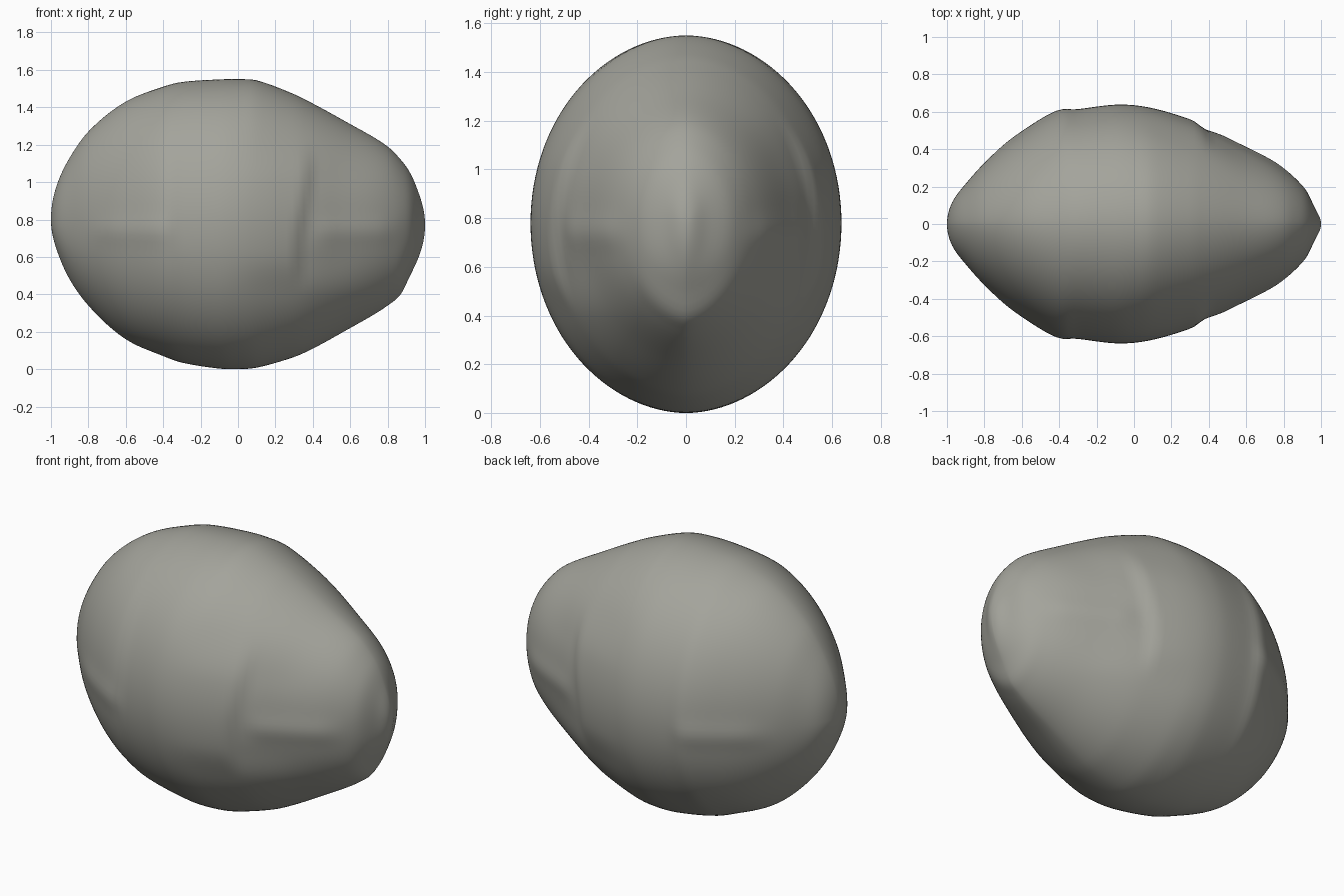
import bpy, math

if "Cube" in bpy.data.objects:
    bpy.data.objects.remove(bpy.data.objects["Cube"])

# Outline tables read along the length: x, top z, bottom z, half width
ST = [(-1, .80, .80, 0), (-.97, .98, .64, .12), (-.9, 1.13, .48, .215),
      (-.8, 1.27, .34, .325), (-.6, 1.43, .16, .485), (-.4, 1.51, .07, .602),
      (-.3, 1.535, .035, .614), (-.1, 1.549, .003, .638), (0, 1.55, 0, .632),
      (.1, 1.544, .008, .61), (.3, 1.47, .065, .548), (.4, 1.42, .11, .51),
      (.6, 1.31, .22, .41), (.8, 1.19, .34, .29), (.87, 1.12, .40, .235),
      (.92, 1.05, .50, .18), (.97, .93, .61, .08), (1, .77, .77, 0)]
U = [math.acos(-s[0]) for s in ST]


def slope(i, c):
    a, b = max(i - 1, 0), min(i + 1, len(ST) - 1)
    return (ST[b][c] - ST[a][c]) / (U[b] - U[a])


def sample(u, c):
    # smooth Hermite interpolation of one outline column
    i = 0
    while i < len(U) - 2 and u > U[i + 1]:
        i += 1
    h = U[i + 1] - U[i]
    t = (u - U[i]) / h
    return ((2*t**3 - 3*t*t + 1) * ST[i][c] + (t**3 - 2*t*t + t) * h * slope(i, c)
            + (3*t*t - 2*t**3) * ST[i + 1][c] + (t**3 - t*t) * h * slope(i + 1, c))


def step(a, b, v):
    t = min(1, max(0, (v - a) / (b - a)))
    return t * t * (3 - 2 * t)


def relief(x, z):
    # shallow cheek plate edge, hollow behind it, and soft side ledge
    band = step(.4, .6, z) * (1 - step(1.0, 1.25, z))
    edge = .31 + .06 * step(.6, 1.1, z)
    r = .012 * band * step(-.1, .2, x) * (1 - step(edge - .03, edge + .04, x))
    r -= .012 * band * step(edge - .02, edge + .06, x) * (1 - step(.5, .8, x))
    ledge = math.exp(-((z - .74) / .07) ** 2)
    r += .012 * ledge * (step(.36, .5, x) * (1 - step(.75, .92, x))
                         + step(-.85, -.65, x) * (1 - step(-.45, -.3, x)))
    return r


# Lofted pebble body
N, M = 96, 128
verts, faces = [(-1, 0, .80)], []
for i in range(1, N):
    u = math.pi * i / N
    x = -math.cos(u)
    top, bot, w = (sample(u, c) for c in (1, 2, 3))
    mid = .78 + .02 * (x < -2)
    mid = min(max(mid, bot + .3 * (top - bot)), top - .3 * (top - bot))
    end = abs(x) ** 1.5
    for j in range(M):
        a = 2 * math.pi * j / M
        s, c = math.sin(a), math.cos(a)
        p = 1 + (.12 * end + .03 if s > 0 else .22 * end + .04) * s * s
        z = mid + s * (top - mid if s > 0 else mid - bot)
        y = w * abs(c) ** p
        y += relief(x, z) * min(1, abs(c) * 2)
        verts.append((x, math.copysign(max(y, 0), c), z))
verts.append((1, 0, .77))
for j in range(M):
    k = (j + 1) % M
    faces.append((0, 1 + j, 1 + k))
    for i in range(N - 2):
        b = 1 + i * M
        faces.append((b + j, b + M + j, b + M + k, b + k))
    b = 1 + (N - 2) * M
    faces.append((b + j, len(verts) - 1, b + k))

me = bpy.data.meshes.new("pebble_body")
me.from_pydata(verts, [], faces)
me.update()
ob = bpy.data.objects.new("pebble_body", me)
bpy.context.collection.objects.link(ob)

mat = bpy.data.materials.new("warm grey")
mat.diffuse_color = (.37, .37, .33, 1)
mat.use_nodes = True
mat.node_tree.nodes["Principled BSDF"].inputs["Base Color"].default_value = mat.diffuse_color
me.materials.append(mat)

# Consistent outward normals and smooth shading
bpy.context.view_layer.objects.active = ob
ob.select_set(True)
bpy.ops.object.mode_set(mode='EDIT')
bpy.ops.mesh.select_all(action='SELECT')
bpy.ops.mesh.normals_make_consistent(inside=False)
bpy.ops.object.mode_set(mode='OBJECT')
bpy.ops.object.shade_smooth()
